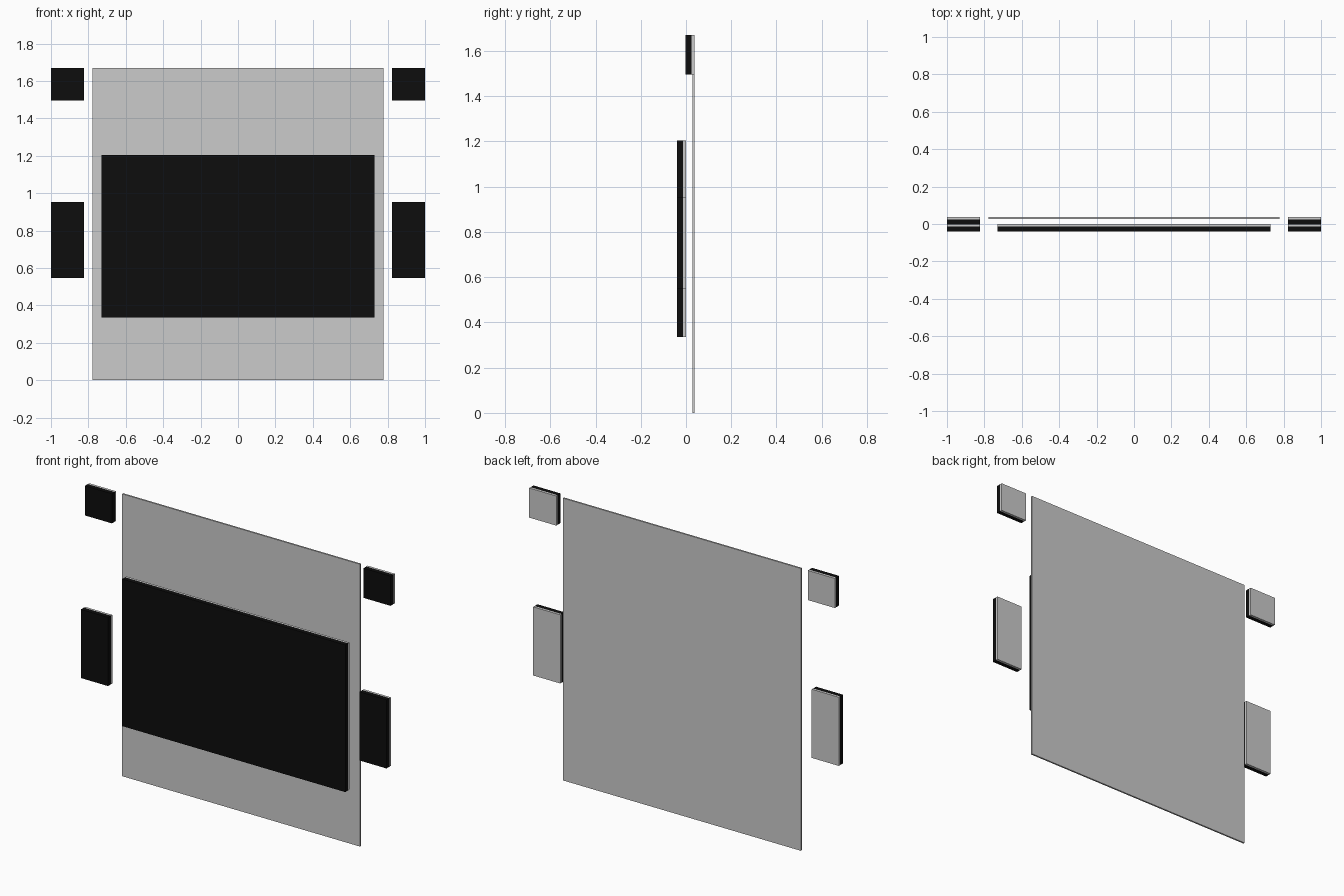
import bpy

cube = bpy.data.objects.get("Cube")
if cube:
    bpy.data.objects.remove(cube, do_unlink=True)


def material(name, value):
    mat = bpy.data.materials.new(name)
    mat.use_nodes = True
    color = (value, value, value, 1)
    mat.diffuse_color = color
    mat.node_tree.nodes["Principled BSDF"].inputs["Base Color"].default_value = color
    return mat


grey = material("light grey", 0.6)
black = material("black", 0.004)


def box(name, x, y, z, mat):
    """Box spanning the given (low, high) ranges."""
    spans = (x, y, z)
    bpy.ops.mesh.primitive_cube_add(size=1, location=[(a + b) / 2 for a, b in spans])
    obj = bpy.context.object
    obj.name = name
    obj.scale = [b - a for a, b in spans]
    bpy.ops.object.transform_apply(location=False, rotation=False, scale=True)
    obj.data.materials.append(mat)


def panel(name, x, front, z):
    """Black front slab glued to a thin grey backing board."""
    seam = front + 0.027
    box(name + "_face", x, (front, seam), z, black)
    box(name + "_backing", x, (seam, front + 0.04), z, grey)


# Large rear sheet and the wide panel in front of it
box("back_sheet", (-0.778, 0.778), (0.028, 0.038), (0, 1.67), grey)
panel("main_panel", (-0.73, 0.73), -0.04, (0.335, 1.205))

# Small panels on both sides
for side, x in (("left", (0.823, 1)), ("right", (-1, -0.823))):
    panel(side + "_lower_panel", x, -0.04, (0.547, 0.953))
    panel(side + "_upper_panel", x, -0.003, (1.495, 1.67))
